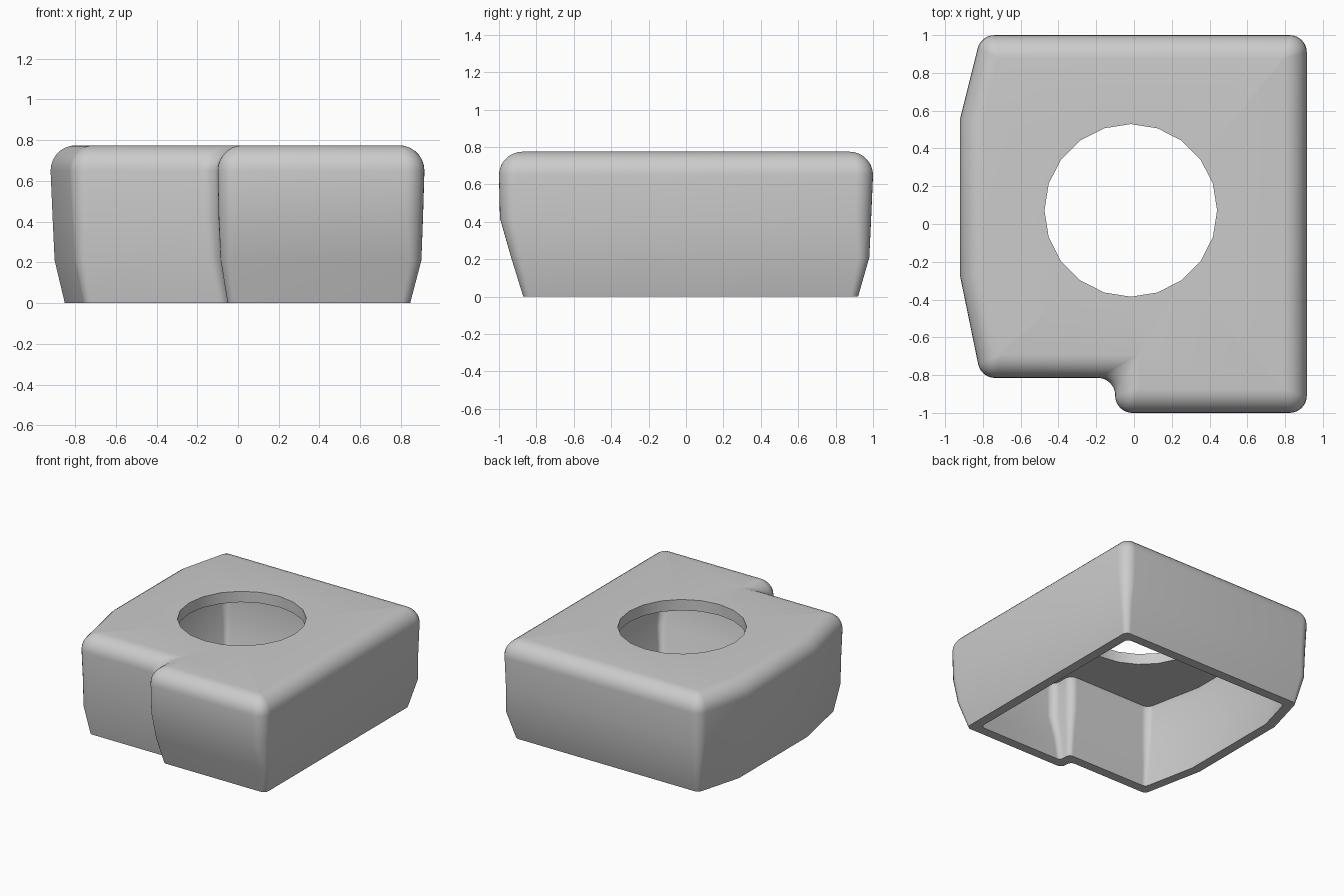
import bpy
import bmesh
import math
from mathutils import Vector

cube = bpy.data.objects.get("Cube")
if cube:
    bpy.data.objects.remove(cube, do_unlink=True)

STEPS = 6            # segments per rounded corner
PLAIN = (3, 4)       # outline corners that stay sharp
TOP_R = 0.125        # roundover of the top edge
CEILING = 0.69

grey = bpy.data.materials.new("plain grey")
grey.use_nodes = True
grey.diffuse_color = (0.6, 0.6, 0.6, 1)
grey.node_tree.nodes["Principled BSDF"].inputs["Base Color"].default_value = (0.6, 0.6, 0.6, 1)


def outline(right, back, left, front, step_y, step_x, cut):
    """Stepped plan shape, counter-clockwise from the front +x corner."""
    return [Vector(p) for p in (
        (right, front), (right, back), (left + cut, back), (left, 0.56),
        (left, -0.28), (left + cut, step_y), (step_x, step_y), (step_x, front))]


def inset(points, d):
    """Move every edge of the outline inward by d."""
    result = []
    for i, p in enumerate(points):
        d1 = (p - points[i - 1]).normalized()
        d2 = (points[(i + 1) % len(points)] - p).normalized()
        n1, n2 = Vector((-d1.y, d1.x)), Vector((-d2.y, d2.x))
        result.append(p + (n1 + n2) * d / (1 + n1.dot(n2)))
    return result


def rounded(points, r):
    """Replace outline corners with arcs of radius r."""
    result = []
    for i, p in enumerate(points):
        if i in PLAIN:
            result.append(p)
            continue
        d1 = (p - points[i - 1]).normalized()
        d2 = (points[(i + 1) % len(points)] - p).normalized()
        t = r * math.tan(d1.angle(d2) / 2)
        a, b = p - d1 * t, p + d2 * t
        side = 1 if d1.x * d2.y - d1.y * d2.x > 0 else -1
        centre = a + Vector((-d1.y, d1.x)) * side * r
        for k in range(STEPS + 1):
            v = (a - centre).lerp(b - centre, k / STEPS)
            result.append(centre + v.normalized() * r)
    return result


# Wall sections from the floor up: height, outline, corner radius
foot = outline(0.845, 0.92, -0.85, -0.87, -0.77, -0.05, 0.1)
low = outline(0.9, 0.98, -0.9, -0.935, -0.805, -0.085, 0.11)
mid = outline(0.908, 0.99, -0.91, -0.995, -0.81, -0.095, 0.11)
full = outline(0.915, 1.0, -0.92, -1.0, -0.815, -0.1, 0.11)
walls = [(0, foot, 0.04), (0.21, low, 0.06), (0.42, mid, 0.085), (0.65, full, 0.09)]

bm = bmesh.new()


def ring(points, z):
    return [bm.verts.new((p.x, p.y, z)) for p in points]


def skin(a, b, smooth=True):
    for i in range(len(a)):
        j = (i + 1) % len(a)
        bm.faces.new((a[i], a[j], b[j], b[i])).smooth = smooth


def loop_edges(loop):
    return [bm.edges.get((v, loop[i - 1])) for i, v in enumerate(loop)]


# Outer wall and rounded top edge
outer = [ring(rounded(pts, r), z) for z, pts, r in walls]
for k in range(1, 8):
    a = math.pi / 2 * k / 7
    d = TOP_R * (1 - math.cos(a))
    r = max(0.006, 0.09 - d * 0.7)
    outer.append(ring(rounded(inset(full, d), r), 0.65 + TOP_R * math.sin(a)))

# Hollow inside
inner = [ring(rounded(inset(pts, 0.075), max(0.035, r * 0.7)), z) for z, pts, r in walls]
inner.append(ring(rounded(inset(full, 0.085), 0.06), CEILING))

for rings in (outer, inner):
    for a, b in zip(rings, rings[1:]):
        skin(a, b)
skin(outer[0], inner[0], False)

# Round opening through the top
circle = [Vector((-0.017 + 0.457 * math.cos(math.tau * k / 20),
                  0.072 + 0.457 * math.sin(math.tau * k / 20))) for k in range(20)]
hole_top, hole_low = ring(circle, 0.65 + TOP_R), ring(circle, CEILING)
skin(hole_top, hole_low, False)

# Flat top and ceiling around the opening
for border, hole in ((outer[-1], hole_top), (inner[-1], hole_low)):
    bmesh.ops.triangle_fill(bm, use_beauty=True, use_dissolve=False,
                            edges=loop_edges(border) + loop_edges(hole))
bmesh.ops.recalc_face_normals(bm, faces=bm.faces[:])

mesh = bpy.data.meshes.new("hollow_cap")
bm.to_mesh(mesh)
bm.free()
mesh.materials.append(grey)
mesh.set_sharp_from_angle(angle=math.radians(35))
cap = bpy.data.objects.new("hollow_cap", mesh)
bpy.context.scene.collection.objects.link(cap)
